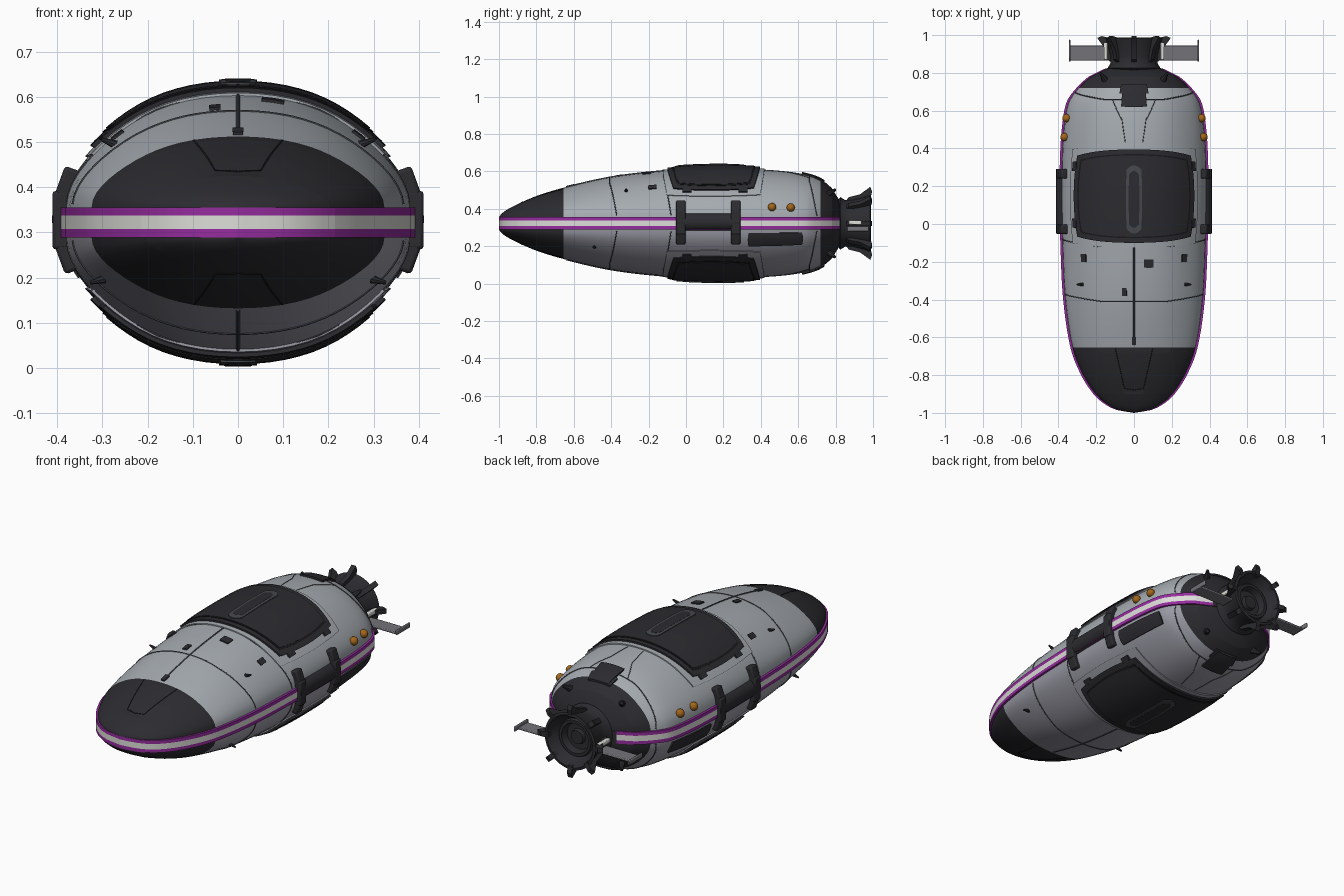
import bpy, bmesh
from math import sin, cos, pi, radians, sqrt
from mathutils import Vector, Matrix

if "Cube" in bpy.data.objects:
    bpy.data.objects.remove(bpy.data.objects["Cube"])

ZC, BELT, RIDGE = 0.322, 0.033, 0.012    # belt mid height, half height and overhang


def material(name, r, g, b):
    m = bpy.data.materials.new(name)
    m.use_nodes = True
    m.diffuse_color = (r, g, b, 1)
    m.node_tree.nodes["Principled BSDF"].inputs["Base Color"].default_value = (r, g, b, 1)
    return m


GREY = material("hull grey", .38, .41, .44)
LOWER = material("lower hull grey", .33, .33, .385)
DARK = material("charcoal", .025, .025, .03)
PURPLE = material("purple", .3, .025, .34)
WHITE = material("off white", .72, .72, .69)
ORANGE = material("amber", .36, .13, .01)
MID = material("mid grey", .17, .17, .19)
SEAM = material("seam grey", .06, .065, .075)
BLACK = material("black", .01, .01, .012)

# Hull stations: position along y, half width, dome height above the belt
STATIONS = [(-1, .0005, .001), (-.985, .09, .02), (-.95, .16, .044), (-.9, .215, .07),
            (-.8, .28, .113), (-.66, .335, .156), (-.4, .375, .215), (-.1, .39, .25),
            (.15, .395, .262), (.4, .39, .255), (.55, .377, .243), (.65, .355, .225),
            (.72, .305, .2), (.78, .24, .155), (.82, .16, .09), (.83, .12, .05)]


def size_at(y):
    """Smoothly interpolated half width and dome height at y."""
    n = len(STATIONS)
    i = max(k for k in range(n - 1) if STATIONS[k][0] <= y or k == 0)
    p = [STATIONS[min(max(i + d, 0), n - 1)] for d in (-1, 0, 1, 2)]
    h = p[2][0] - p[1][0]
    t = min(max((y - p[1][0]) / h, 0), 1)
    out = []
    for c in (1, 2):
        m0 = (p[2][c] - p[0][c]) / (p[2][0] - p[0][0]) * h
        m1 = (p[3][c] - p[1][c]) / (p[3][0] - p[1][0]) * h
        out.append((2*t**3 - 3*t*t + 1) * p[1][c] + (t**3 - 2*t*t + t) * m0
                   + (3*t*t - 2*t**3) * p[2][c] + (t**3 - t*t) * m1)
    return out


def surf(y, deg, off=0, s=1):
    """Point on the hull: deg 0 is +x, 90 the crown; s is 1 above, -1 below."""
    a, b = size_at(y)
    a = max(a - RIDGE, a * .8)
    c = cos(radians(deg))
    x = abs(c) ** (1 + .55 * abs(c) ** 3) * (1 if c > 0 else -1)   # round crown, lean flanks
    return Vector(((a + off) * x, y, ZC + s * (BELT + (b + off) * sin(radians(deg)))))


def finish(name, bm, *mats, angle=35, bevel=0):
    bmesh.ops.recalc_face_normals(bm, faces=bm.faces)
    me = bpy.data.meshes.new(name)
    bm.to_mesh(me)
    bm.free()
    ob = bpy.data.objects.new(name, me)
    bpy.context.collection.objects.link(ob)
    for m in mats:
        me.materials.append(m)
    if bevel:
        mod = ob.modifiers.new("bevel", 'BEVEL')
        mod.width, mod.segments = bevel, 2
    bpy.ops.object.select_all(action='DESELECT')
    ob.select_set(True)
    bpy.context.view_layer.objects.active = ob
    bpy.ops.object.shade_smooth_by_angle(angle=radians(angle))


def skin(bm, rings, closed):
    """Quads between successive rows of points."""
    vs = [[bm.verts.new(p) for p in r] for r in rings]
    n = len(vs[0])
    for r0, r1 in zip(vs, vs[1:]):
        for j in range(n if closed else n - 1):
            k = (j + 1) % n
            bm.faces.new((r0[j], r0[k], r1[k], r1[j]))
    return vs


def patch(name, mat, d0, d1, y0, y1, off, s=1, k=.2, n=20, depth=.03):
    """Raised rounded panel following the hull."""
    def row(v, o):
        pts = []
        for i in range(n + 1):
            u = 2 * i / n - 1
            du, dv = u * sqrt(1 - k * .5 * v * v), v * sqrt(1 - k * u * u)
            pts.append(surf((y0 + y1 + dv * (y1 - y0)) / 2, (d0 + d1 + du * (d1 - d0)) / 2, o, s))
        return pts
    bm = bmesh.new()
    vals = [2 * j / n - 1 for j in range(n + 1)]
    top = skin(bm, [row(v, off) for v in vals], False)
    low = skin(bm, [row(v, off - depth) for v in vals], False)
    for g in (lambda q: q[0], lambda q: q[-1],
              lambda q: [r[0] for r in q], lambda q: [r[-1] for r in q]):
        t, l = g(top), g(low)
        for i in range(n):
            bm.faces.new((t[i], t[i + 1], l[i + 1], l[i]))
    finish(name, bm, mat)


def seam(name, mat, pts, s=1, width=.003):
    """Fine panel line through (y, degree) points on the hull."""
    cu = bpy.data.curves.new(name, 'CURVE')
    cu.dimensions, cu.bevel_depth, cu.bevel_resolution = '3D', width, 1
    sp = cu.splines.new('POLY')
    dense = [(p[0] + (q[0] - p[0]) * i / 12, p[1] + (q[1] - p[1]) * i / 12)
             for p, q in zip(pts, pts[1:]) for i in range(13)]
    sp.points.add(len(dense) - 1)
    for pt, (y, d) in zip(sp.points, dense):
        pt.co = (*surf(y, d, 0, s), 1)
    cu.materials.append(mat)
    bpy.context.collection.objects.link(bpy.data.objects.new(name, cu))


def box(name, mat, centre, dims, bevel=.004, turn=0):
    bm = bmesh.new()
    bmesh.ops.create_cube(bm, size=1, matrix=Matrix.Translation(centre)
                          @ Matrix.Rotation(turn, 4, 'Y') @ Matrix.Diagonal((*dims, 1)))
    finish(name, bm, mat, bevel=bevel)


def lathe(name, mat, profile, x=0, z=ZC, n=32):
    """Turn (radius, y) points about a lengthwise axis."""
    bm = bmesh.new()
    skin(bm, [[(x + r * cos(2*pi*i/n), y, z + r * sin(2*pi*i/n)) for i in range(n)]
              for r, y in profile], True)
    finish(name, bm, mat)


def spike(name, mat, at, direction, r, length):
    bm = bmesh.new()
    q = direction.to_track_quat('Z', 'Y').to_matrix().to_4x4()
    bmesh.ops.create_cone(bm, cap_ends=True, segments=8, radius1=r, radius2=r * .4, depth=length,
                          matrix=Matrix.Translation(at + direction.normalized() * length * .4) @ q)
    finish(name, bm, mat)


# Hull with dark nose and tail and a raised striped belt
bm = bmesh.new()
ys = sorted([st[0] for st in STATIONS] + [-.655, -.998, -.994, -.97]
            + [-.93 + .03 * i for i in range(58)])
rings = []
for y in ys:
    a = size_at(y)[0]
    levels = (1, .45, -.45, -1)
    arc = [surf(y, 6 * i) for i in range(31)]
    left = [Vector((-a, y, ZC + BELT * f)) for f in levels]
    under = [surf(y, 180 - 6 * i, 0, -1) for i in range(31)]
    right = [Vector((a, y, ZC - BELT * f)) for f in levels]
    rings.append(arc + left + under + right)
vs = skin(bm, rings, True)
bm.faces.new(vs[0])
bm.faces.new(vs[-1])
for f in bm.faces:
    c = f.calc_center_median()
    dz = abs(c.z - ZC)
    if dz < BELT + .0001 and c.y < .82:
        f.material_index = 3 if dz < BELT * .45 else 2
    elif c.y < -.655 or c.y > .72:
        f.material_index = 1
    else:
        f.material_index = 0 if c.z > ZC else 4
finish("hull", bm, GREY, DARK, PURPLE, WHITE, LOWER, angle=25)

# Panels and seams repeated above and below
for s, side, paint in ((1, "upper", GREY), (-1, "lower", LOWER)):
    patch(side + "_hatch_surround", paint, 25, 155, -.125, .42, .006, s, .16)
    patch(side + "_hatch_frame", DARK, 32, 148, -.1, .395, .015, s, .25)
    patch(side + "_hatch_gap", BLACK, 37, 143, -.075, .37, .017, s, .25)
    patch(side + "_hatch_panel", DARK, 39, 141, -.068, .363, .019, s, .25)
    patch(side + "_hatch_slot", SEAM, 84, 96, -.05, .31, .023, s, .25, 12)
    patch(side + "_hatch_slot_inset", DARK, 86, 94, -.02, .28, .024, s, .25, 12)
    patch(side + "_tail_tab", DARK, 79, 101, .62, .74, .01, s, .05)
    patch(side + "_tail_tab_step", DARK, 76, 104, .69, .74, .008, s, .05, 8)
    for y in (-.41, -.12, .66):
        seam(side + "_ring_seam", SEAM, [(y + .04, 2), (y, 60), (y, 120), (y + .04, 178)], s)
    seam(side + "_centre_seam", SEAM, [(-.64, 90), (-.12, 90)], s, .004)
    for m in (1, -1):
        turn = lambda d: 90 + m * (90 - d)
        seam(side + "_nose_seam", BLACK, [(-.66, turn(72)), (-.87, turn(77)), (-.88, 90)], s, .002)
        seam(side + "_rear_seam", SEAM, [(.43, turn(83)), (.55, turn(80)), (.66, turn(70))], s, .002)
        for y in (.0, .3):
            patch(side + "_hatch_latch", DARK, *sorted((turn(30), turn(35))), y - .02, y + .03, .016, s, .1, 4)
        at = surf(.765, turn(48), 0, s)
        spike(side + "_tail_spike", DARK, at, Vector((at.x, .25, at.z - ZC)), .018, .05)
        # Antennas high on the roof, thrusters low on the belly
        at = surf(-.32, turn(38), 0, 1) if s > 0 else surf(-.49, turn(28), 0, -1)
        spike(side + "_peg", DARK, at, Vector((at.x, 0, (at.z - ZC) * .6)), .01, .035)

# Small fittings on the roof
for d, y, w in ((139, -.18, 3), (41, -.18, 3), (78, -.21, 4), (98, -.36, 2), (90, -.62, 2)):
    patch("roof_fitting", DARK, d - w, d + w, y - .022, y + .022, .006, 1, .1, 4)

# Side equipment, mirrored
for m, side in ((1, "left"), (-1, "right")):
    turn = lambda d: 90 + m * (90 - d)
    lathe(side + "_side_cylinder", DARK, [(0, -.05), (.05, -.05), (.05, .29), (0, .29)], m * .362, ZC + .007)
    for y in (-.028, .266):
        box(side + "_clamp", DARK, (m * .385, y, ZC + .005), (.052, .052, .13), .008)
        for s in (1, -1):
            box(side + "_clamp_arm", DARK, (m * .369, y, ZC + .005 + s * .078), (.055, .05, .07), .008, -m * s * .35)
    patch(side + "_vent", DARK, *sorted((turn(4), turn(20))), .33, .625, .007, -1, .06, 10)
    for y in (.46, .56):
        p = surf(y, turn(12), .006)
        spike(side + "_lamp_base", DARK, p, Vector((m, 0, .25)), .022, .01)
        bm = bmesh.new()
        bmesh.ops.create_uvsphere(bm, u_segments=16, v_segments=10, radius=.022, matrix=Matrix.Translation(p))
        finish(side + "_lamp", bm, ORANGE)
    # Tail plane with end plate, and white strip on the nozzle flank
    box(side + "_tail_plane", MID, (m * .235, .905, ZC - .038), (.21, .078, .012))
    box(side + "_tail_end_plate", MID, (m * .34, .918, ZC - .03), (.01, .115, .026))
    box(side + "_nozzle_strip", WHITE, (m * .15, .915, ZC + .004), (.02, .09, .022))

# Engine nozzle with concentric bell
lathe("engine_nozzle", DARK, [(.11, .8), (.14, .825), (.125, .85), (.125, .89), (.14, .95), (.152, .985),
                              (.138, .988), (.12, .95), (.1, .93), (.095, .945), (.08, .945),
                              (.07, .91), (.04, .91), (.035, .93), (0, .93)])
for i in range(8):
    bm = bmesh.new()
    rows = [[(t, y, r) for r, y in ((.1, .84), (.14, .87), (.155, .93), (.195, .985), (.17, .995), (.13, .985))]
            for t in (-.013, .013)]
    for e in skin(bm, rows, True):
        bm.faces.new(e)
    bmesh.ops.transform(bm, verts=bm.verts, matrix=Matrix.Translation((0, 0, ZC))
                        @ Matrix.Rotation(i * pi / 4, 4, 'Y'))
    finish("nozzle_fin", bm, DARK)
